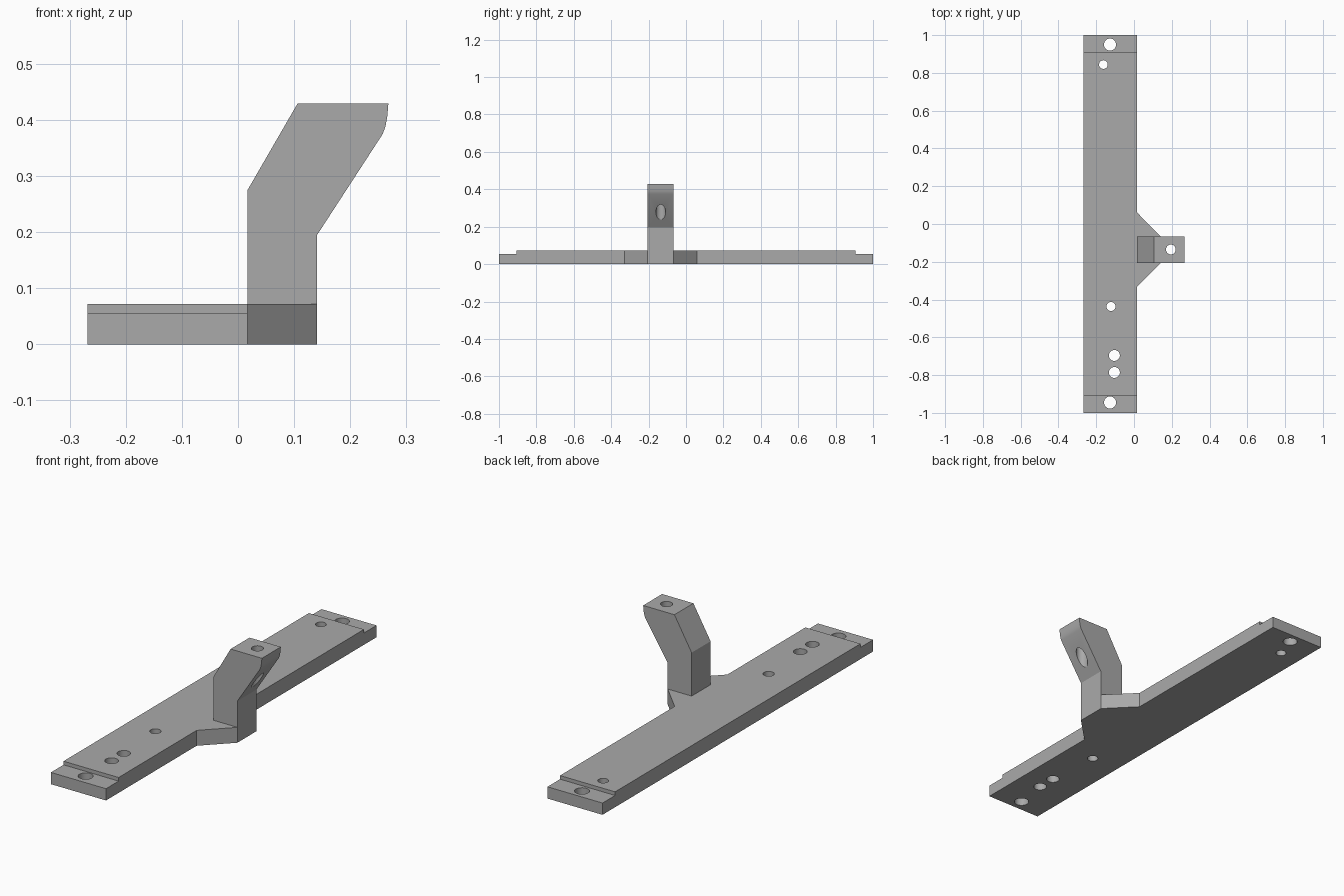
import bpy
import bmesh
from mathutils import Vector

cube = bpy.data.objects.get("Cube")
if cube:
    bpy.data.objects.remove(cube, do_unlink=True)

GREY = (0.4, 0.4, 0.4, 1)
metal = bpy.data.materials.new("plain_grey")
metal.use_nodes = True
metal.diffuse_color = GREY
metal.node_tree.nodes["Principled BSDF"].inputs["Base Color"].default_value = GREY


def prism(name, points, direction):
    """Extrude a flat outline along a direction."""
    bm = bmesh.new()
    face = bm.faces.new([bm.verts.new(p) for p in points])
    out = bmesh.ops.extrude_face_region(bm, geom=[face])
    moved = [v for v in out["geom"] if isinstance(v, bmesh.types.BMVert)]
    bmesh.ops.translate(bm, verts=moved, vec=Vector(direction))
    bmesh.ops.recalc_face_normals(bm, faces=bm.faces)
    mesh = bpy.data.meshes.new(name)
    bm.to_mesh(mesh)
    bm.free()
    obj = bpy.data.objects.new(name, mesh)
    bpy.context.collection.objects.link(obj)
    obj.data.materials.append(metal)
    return obj


def cut(target, cutter):
    """Subtract a cutter for good and remove it."""
    cutter.hide_render = True
    mod = target.modifiers.new("cut", "BOOLEAN")
    mod.operation = "DIFFERENCE"
    mod.solver = "EXACT"
    mod.object = cutter
    bpy.context.view_layer.objects.active = target
    bpy.ops.object.modifier_apply(modifier=mod.name)
    bpy.data.objects.remove(cutter, do_unlink=True)


def drill(target, x, y, radius):
    bpy.ops.mesh.primitive_cylinder_add(vertices=32, radius=radius, depth=2, location=(x, y, 0))
    cut(target, bpy.context.object)


def smooth_holes(obj):
    bpy.ops.object.select_all(action="DESELECT")
    obj.select_set(True)
    bpy.context.view_layer.objects.active = obj
    bpy.ops.object.shade_smooth_by_angle(angle=0.4)


LEFT, EDGE, FRONT = -0.268, 0.017, 0.141
THICK, STEP = 0.072, 0.055
ARM_Y0, ARM_Y1 = -0.206, -0.066

# Base plate with a tapered tab on one side
outline = [(LEFT, -1), (EDGE, -1), (EDGE, -0.33), (FRONT, ARM_Y0),
           (FRONT, ARM_Y1), (EDGE, 0.06), (EDGE, 1), (LEFT, 1)]
plate = prism("base_plate", [(x, y, 0) for x, y in outline], (0, 0, THICK))

# Lowered steps at both ends
for side in (-1, 1):
    bpy.ops.mesh.primitive_cube_add(size=1, location=(0, side * 1.407, STEP + 0.5))
    bpy.context.object.scale = (2, 1, 1)
    bpy.context.view_layer.update()
    cut(plate, bpy.context.object)

# Screw holes through the plate
for x, y, r in [(-0.127, 0.95, 0.032), (-0.127, -0.945, 0.032),
                (-0.162, 0.844, 0.023), (-0.122, -0.437, 0.024),
                (-0.104, -0.696, 0.029), (-0.104, -0.786, 0.029)]:
    drill(plate, x, y, r)
smooth_holes(plate)

# Bent arm with a rounded nose
side_profile = [(EDGE, THICK), (FRONT, THICK), (FRONT, 0.195), (0.258, 0.375),
                (0.263, 0.389), (0.266, 0.406), (0.268, 0.429),
                (0.106, 0.429), (EDGE, 0.275)]
arm = prism("bent_arm", [(x, ARM_Y0, z) for x, z in side_profile], (0, ARM_Y1 - ARM_Y0, 0))
drill(arm, 0.195, -0.135, 0.026)
smooth_holes(arm)
